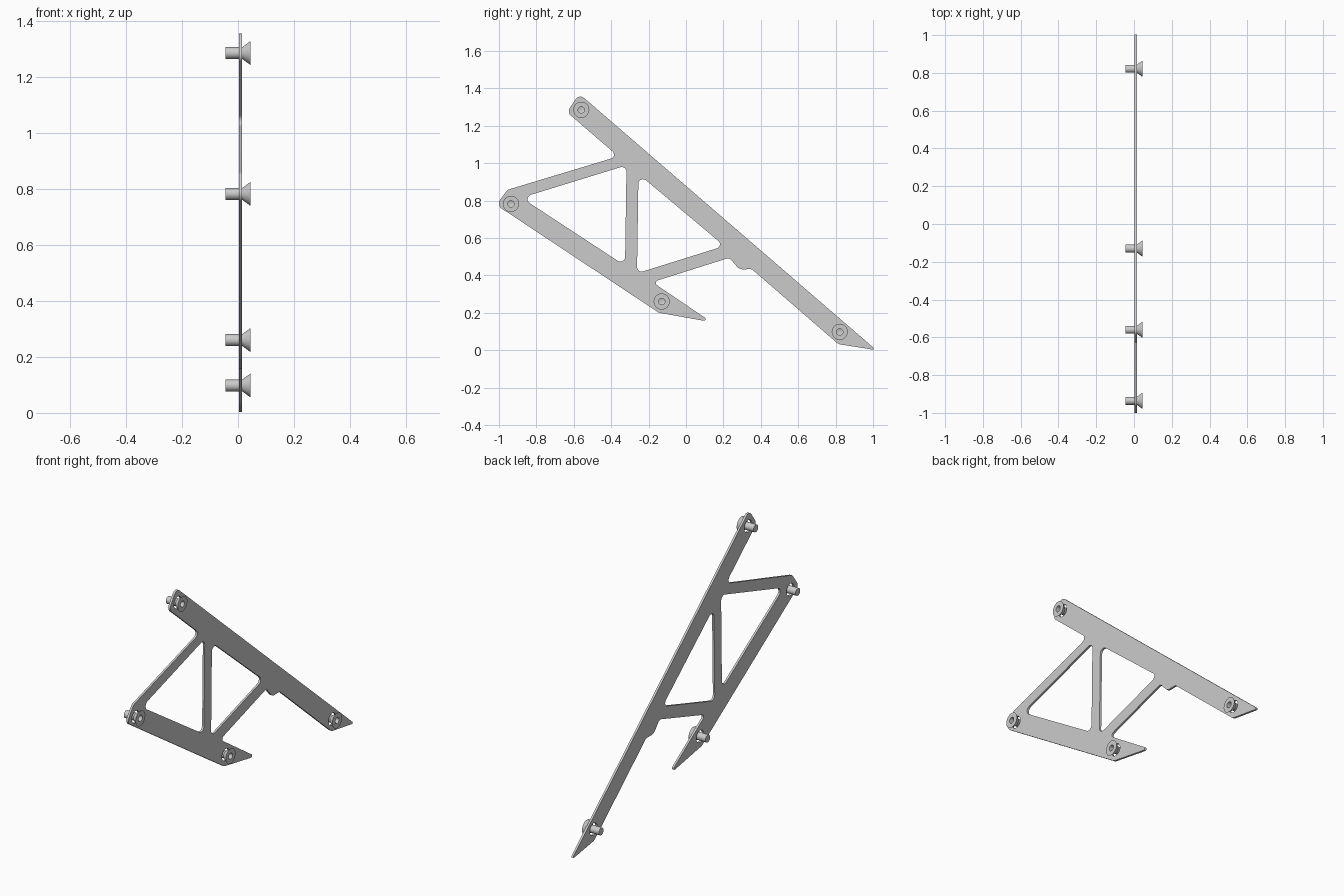
import bpy, bmesh, math
from mathutils import Vector

cube = bpy.data.objects.get("Cube")
if cube:
    bpy.data.objects.remove(cube, do_unlink=True)

grey = bpy.data.materials.new("satin_grey")
grey.use_nodes = True
GREY = (0.6, 0.6, 0.6, 1)
grey.diffuse_color = GREY
grey.node_tree.nodes["Principled BSDF"].inputs["Base Color"].default_value = GREY

PLATE_BACK, PLATE_FRONT = 0.003, 0.015


def finish(bm, name):
    """Turn a bmesh into a softly shaded object with the shared material."""
    bmesh.ops.recalc_face_normals(bm, faces=bm.faces)
    mesh = bpy.data.meshes.new(name)
    bm.to_mesh(mesh)
    bm.free()
    mesh.materials.append(grey)
    obj = bpy.data.objects.new(name, mesh)
    bpy.context.collection.objects.link(obj)
    bpy.ops.object.select_all(action="DESELECT")
    obj.select_set(True)
    bpy.context.view_layer.objects.active = obj
    bpy.ops.object.shade_smooth_by_angle(angle=math.radians(35))
    return obj


def rounded(corners, steps=6):
    """Replace each (y, z, radius) corner with a tangent arc."""
    points = []
    for i, (y, z, r) in enumerate(corners):
        p = Vector((y, z))
        a = (Vector(corners[i - 1][:2]) - p).normalized()
        b = (Vector(corners[(i + 1) % len(corners)][:2]) - p).normalized()
        half = a.angle(b) / 2
        centre = p + (a + b).normalized() * (r / math.sin(half))
        start = p + a * (r / math.tan(half)) - centre
        end = p + b * (r / math.tan(half)) - centre
        # sweep the short way round from one tangent point to the other
        a0 = math.atan2(start.y, start.x)
        turn = math.remainder(math.atan2(end.y, end.x) - a0, math.tau)
        for k in range(steps + 1):
            t = a0 + turn * k / steps
            points.append(centre + Vector((math.cos(t), math.sin(t))) * r)
    return points


def circle(y, z, r, n=32):
    return [Vector((y + r * math.cos(math.tau * k / n), z + r * math.sin(math.tau * k / n)))
            for k in range(n)]


# Screw positions (y, z)
screws = {
    "top_screw": (-0.56, 1.285),
    "front_screw": (-0.936, 0.782),
    "hook_screw": (-0.13, 0.26),
    "foot_screw": (0.822, 0.098),
}

# Bracket outline: long rail, foot, bump, hook, lower rail, upper strut
outline = [
    (-0.57, 1.37, 0.03), (1.018, 0.0, 0.006), (0.815, 0.032, 0.05),
    (0.352, 0.433, 0.02), (0.285, 0.432, 0.04), (0.232, 0.494, 0.025),
    (-0.18, 0.364, 0.015), (0.136, 0.15, 0.009), (-0.145, 0.2, 0.04),
    (-1.014, 0.776, 0.03), (-0.955, 0.857, 0.025), (-0.362, 1.036, 0.022),
    (-0.637, 1.273, 0.03),
]
front_window = [(-0.88, 0.815, 0.025), (-0.318, 0.988, 0.025), (-0.326, 0.452, 0.025)]
rear_window = [(-0.254, 0.942, 0.025), (0.205, 0.557, 0.022), (-0.262, 0.411, 0.025)]

# Flat bracket plate with windows and oversize screw holes
loops = [rounded(c) for c in (outline, front_window, rear_window)]
loops += [circle(y, z, 0.034) for y, z in screws.values()]
bm = bmesh.new()
for loop in loops:
    verts = [bm.verts.new((PLATE_BACK, p.x, p.y)) for p in loop]
    for i, v in enumerate(verts):
        bm.edges.new((verts[i - 1], v))
bmesh.ops.triangle_fill(bm, edges=bm.edges[:], use_beauty=True, normal=(1, 0, 0))
extruded = bmesh.ops.extrude_face_region(bm, geom=bm.faces[:], use_keep_orig=True)["geom"]
bmesh.ops.translate(bm, vec=(PLATE_FRONT - PLATE_BACK, 0, 0),
                    verts=[g for g in extruded if isinstance(g, bmesh.types.BMVert)])
finish(bm, "bracket_plate")

# Countersunk screw turned around the x axis: shank, cone head, round socket
profile = [(-0.045, 0), (-0.045, 0.021), (0.015, 0.021), (0.045, 0.043),
           (0.045, 0.017), (0.022, 0.017), (0.016, 0)]
bm = bmesh.new()
verts = [bm.verts.new((x, 0, r)) for x, r in profile]
edges = [bm.edges.new(pair) for pair in zip(verts, verts[1:])]
bmesh.ops.spin(bm, geom=verts + edges, cent=(0, 0, 0), axis=(1, 0, 0),
               angle=math.tau, steps=32)
bmesh.ops.remove_doubles(bm, verts=bm.verts, dist=0.0001)
first = finish(bm, "top_screw")
for name, (y, z) in screws.items():
    obj = first
    if name != "top_screw":
        obj = first.copy()
        obj.name = name
        bpy.context.collection.objects.link(obj)
    obj.location = (0, y, z)
